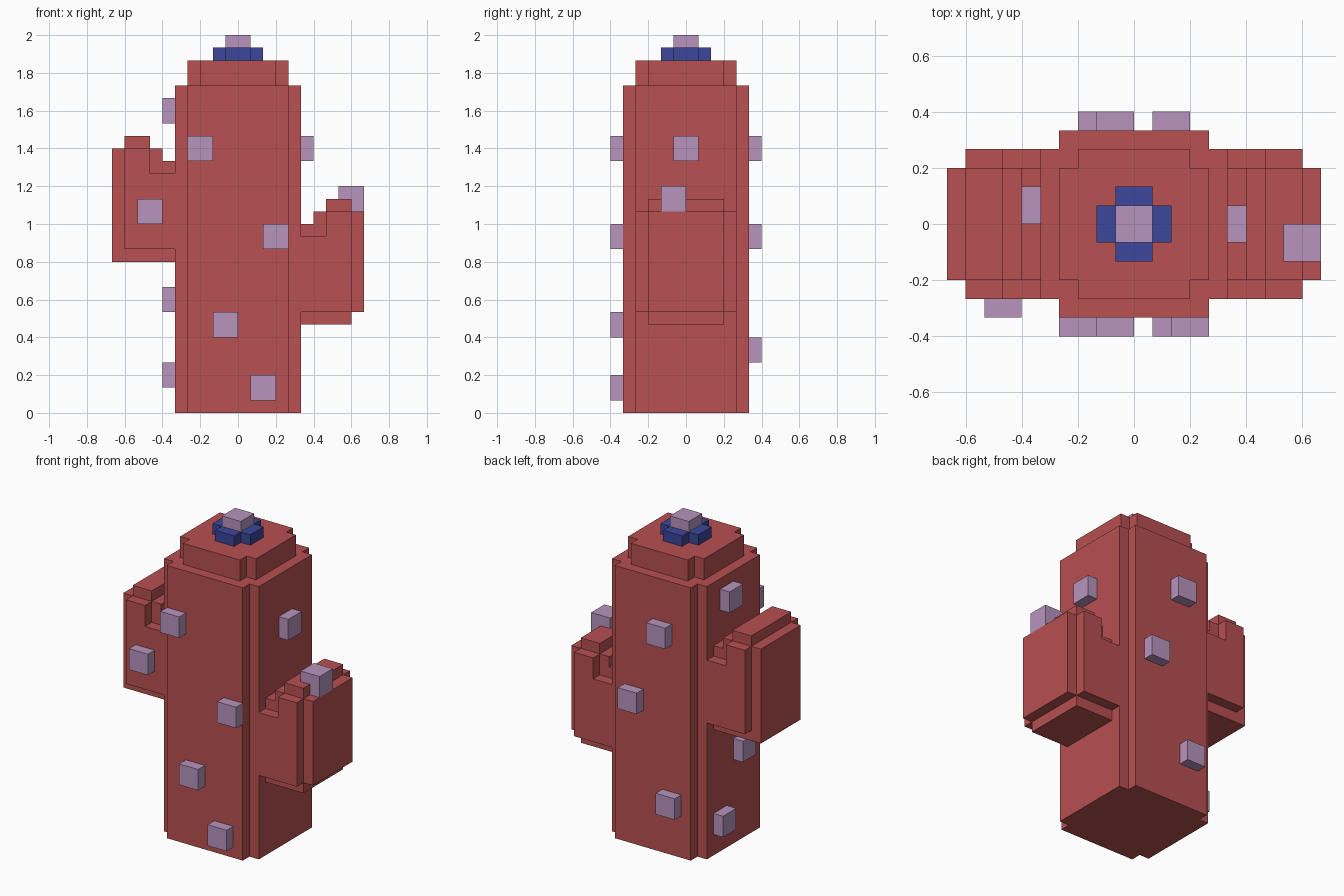
import bpy, bmesh

if "Cube" in bpy.data.objects:
    bpy.data.objects.remove(bpy.data.objects["Cube"], do_unlink=True)

U = 1 / 15  # size of one block


def make_material(name, rgb):
    m = bpy.data.materials.new(name)
    m.use_nodes = True
    m.diffuse_color = (*rgb, 1)
    m.node_tree.nodes["Principled BSDF"].inputs["Base Color"].default_value = (*rgb, 1)
    return m


RED = make_material("cactus red", (0.479, 0.080, 0.082))
BLUE = make_material("petal blue", (0.045, 0.061, 0.335))
LILAC = make_material("spine lilac", (0.474, 0.296, 0.515))


def prism(name, outline, axis, low, high, mat):
    """Extrude an outline in block units along 'z' (outline is x, y) or 'y' (outline is x, z)."""
    def place(a, b, t):
        return (a * U, b * U, t * U) if axis == "z" else (a * U, t * U, b * U)
    bm = bmesh.new()
    face = bm.faces.new([bm.verts.new(place(a, b, low)) for a, b in outline])
    new = bmesh.ops.extrude_face_region(bm, geom=[face])["geom"]
    offset = (0, 0, (high - low) * U) if axis == "z" else (0, (high - low) * U, 0)
    bmesh.ops.translate(bm, vec=offset, verts=[v for v in new if isinstance(v, bmesh.types.BMVert)])
    bmesh.ops.recalc_face_normals(bm, faces=bm.faces)
    mesh = bpy.data.meshes.new(name)
    bm.to_mesh(mesh)
    bm.free()
    mesh.materials.append(mat)
    obj = bpy.data.objects.new(name, mesh)
    bpy.context.collection.objects.link(obj)
    return obj


def cross(outer, inner):
    """Square outline with notched corners."""
    o, i = outer, inner
    quarter = [(o, -i), (o, i), (i, i)]
    pts = []
    for _ in range(4):
        pts += quarter
        quarter = [(-y, x) for x, y in quarter]
    return pts


def block(name, x, y, z, size, mat=LILAC):
    w, d, h = size
    return prism(name, [(x, y), (x + w, y), (x + w, y + d), (x, y + d)], "z", z, z + h, mat)


# Trunk, cap and flower
prism("trunk", cross(5, 4), "z", 0, 26, RED)
prism("cap", cross(4, 3), "z", 26, 28, RED)
prism("flower_petals", cross(2, 1), "z", 28, 29, BLUE)
block("flower_centre", -1, -1, 29, (2, 2, 1))


# Arms: a stepped core with a wider, shorter band around it
def arm(name, side, base, foot):
    core = [(4.5, 0), (foot, 0), (foot, 1), (10, 1), (10, 9), (9, 9), (9, 10),
            (7, 10), (7, 9), (6, 9), (6, 8), (4.5, 8)]
    if foot == 10:
        core.remove((10, 1))
    band = [(5, 1), (9, 1), (9, 9), (7, 9), (7, 7), (5, 7)]
    for part, outline, half in (("core", core, 3), ("band", band, 4)):
        prism(f"{name}_{part}", [(side * x, base + z) for x, z in outline], "y", -half, half, RED)


arm("left_arm", 1, 7, 9)
arm("right_arm", -1, 12, 10)

# Spines on the front and back: x, y, z of the low corner
for n, (x, y, z) in enumerate([(-4, -6, 20), (-8, -5, 15), (2, -6, 13), (-2, -6, 6), (1, -6, 1),
                               (-2, 5, 20), (1, 5, 13), (-3, 5, 4)]):
    block(f"spine_{'front' if y < 0 else 'back'}_{n + 1}", x, y, z, (2, 1, 2))

# Spines on the sides
for n, (x, y, z) in enumerate([(-6, 0, 23), (-6, -2, 8), (-6, 1, 2), (5, -1, 20)]):
    block(f"spine_{'right' if x < 0 else 'left'}_{n + 1}", x, y, z, (1, 2, 2))

# Spine on top of the left arm
block("spine_left_arm", 8, -2, 16, (2, 2, 2))
